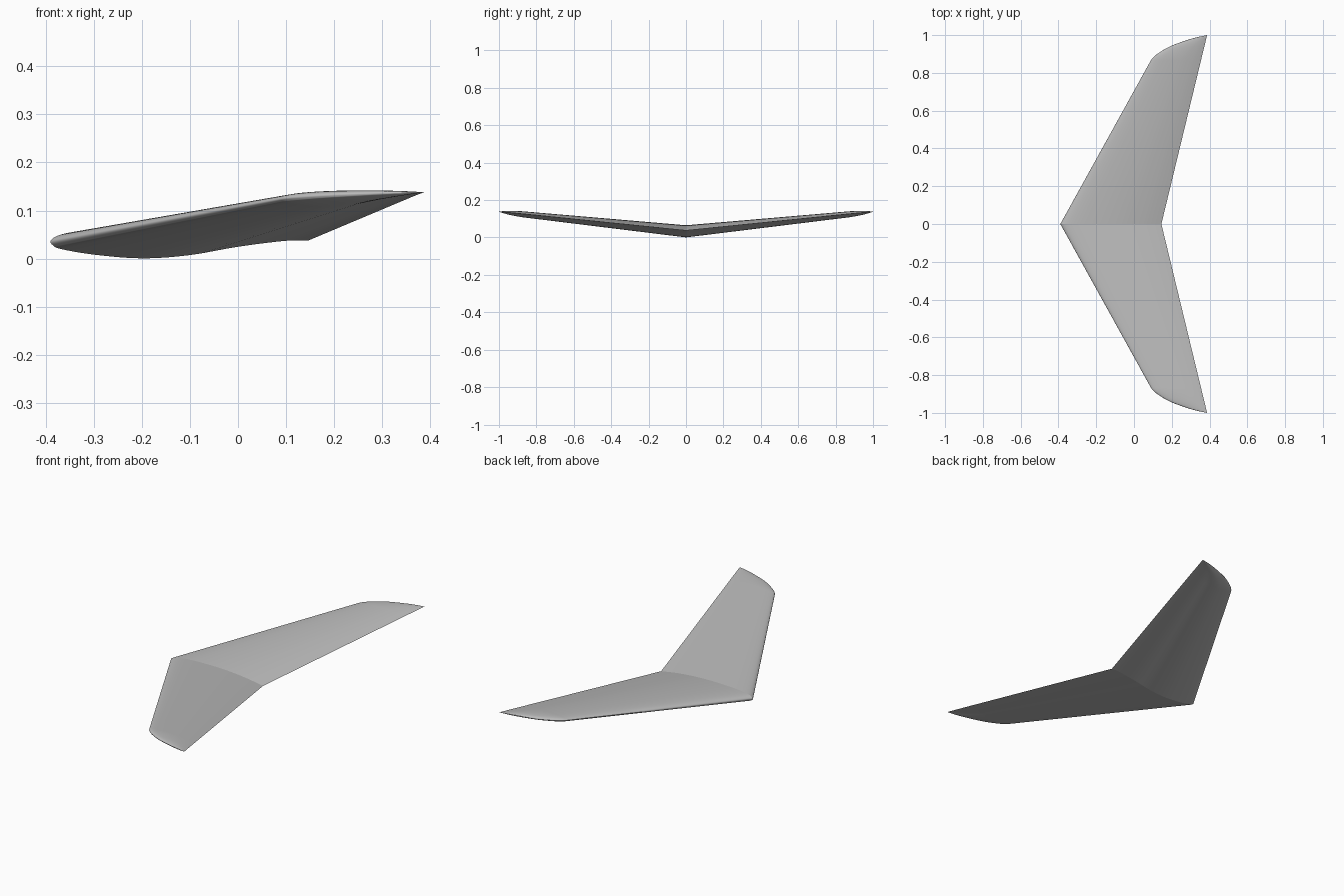
import bpy
import bmesh
from mathutils import Vector

if "Cube" in bpy.data.objects:
    bpy.data.objects.remove(bpy.data.objects["Cube"])

grey = bpy.data.materials.new("wing grey")
grey.use_nodes = True
grey.diffuse_color = (0.5, 0.5, 0.5, 1)
grey.node_tree.nodes["Principled BSDF"].inputs["Base Color"].default_value = (0.5, 0.5, 0.5, 1)


def smooth_path(points, steps):
    """Catmull-Rom curve through the given points."""
    p = [Vector(q) for q in points]
    p = [2 * p[0] - p[1]] + p + [2 * p[-1] - p[-2]]
    out = []
    for i in range(1, len(p) - 2):
        a, b, c, d = p[i - 1:i + 3]
        for k in range(steps):
            t = k / steps
            out.append(0.5 * (2 * b + (c - a) * t + (2 * a - 5 * b + 4 * c - d) * t * t
                              + (3 * b - a - 3 * c + d) * t ** 3))
    return out + [p[-2]]


# Airfoil in chord fractions: trailing edge, over the top, round the nose, back underneath
upper = [(1, .004), (.9, .022), (.8, .036), (.65, .050), (.5, .056), (.35, .056),
         (.2, .050), (.1, .040), (.04, .028), (.01, .014)]
lower = [(0, 0), (.01, -.014), (.04, -.028), (.17, -.050), (.355, -.0645),
         (.54, -.052), (.73, -.019), (.916, .004), (1, .004)]
airfoil = smooth_path(upper + lower, 4)

# Leading edge in plan: straight and swept, then a curved tip
ROOT_NOSE, ROOT_TAIL, TIP_TAIL = -.39, .145, .387
tip_curve = [(.083, .855), (.098, .878), (.13, .905), (.19, .94), (.27, .97), (.33, .988), (TIP_TAIL, 1)]
start = Vector((ROOT_NOSE, 0))
leading = [start.lerp(Vector(tip_curve[0]), i / 8) for i in range(8)] + smooth_path(tip_curve, 4)


def make_wing(name, side):
    bm = bmesh.new()
    rings = []
    for nose, y in leading:
        tail = ROOT_TAIL + (TIP_TAIL - ROOT_TAIL) * y
        chord = max(tail - nose, 0)
        base = .035 + .103 * y
        rings.append([bm.verts.new((nose + chord * c, side * y, base + chord * h))
                      for c, h in airfoil])
    for a, b in zip(rings, rings[1:]):
        for i in range(len(airfoil) - 1):
            bm.faces.new((a[i], a[i + 1], b[i + 1], b[i]))
    bmesh.ops.remove_doubles(bm, verts=bm.verts, dist=1e-5)
    bmesh.ops.recalc_face_normals(bm, faces=bm.faces)
    # Face the skin outward: the highest face must look up
    top = max(bm.faces, key=lambda f: f.calc_area() * f.normal.z ** 2
              if f.calc_center_median().z > .035 + .103 * abs(f.calc_center_median().y) else 0)
    if top.normal.z < 0:
        bmesh.ops.reverse_faces(bm, faces=bm.faces)
    for f in bm.faces:
        f.smooth = True
    # Keep the thin trailing edge crisp
    for e in bm.edges:
        if len(e.link_faces) == 2 and e.calc_face_angle() > .5 and \
                all(abs(v.co.x - ROOT_TAIL - (TIP_TAIL - ROOT_TAIL) * abs(v.co.y)) < .001 for v in e.verts):
            e.smooth = False
    mesh = bpy.data.meshes.new(name)
    bm.to_mesh(mesh)
    bm.free()
    mesh.materials.append(grey)
    bpy.context.collection.objects.link(bpy.data.objects.new(name, mesh))


# Two halves meet in a crisp crease on the centre line
make_wing("front_wing_half", -1)
make_wing("back_wing_half", 1)
